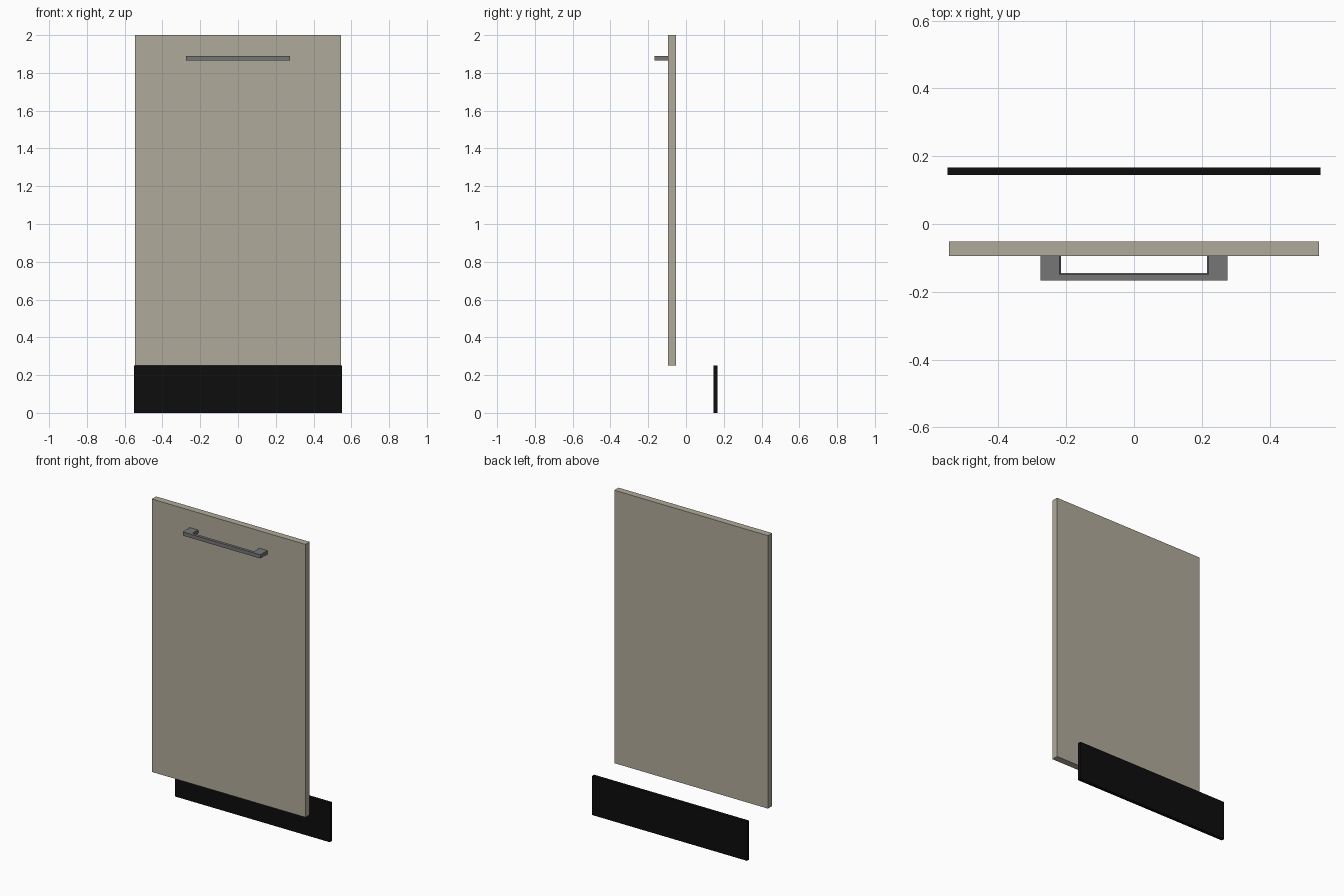
import bpy, bmesh

if "Cube" in bpy.data.objects:
    bpy.data.objects.remove(bpy.data.objects["Cube"])


def material(name, rgb):
    m = bpy.data.materials.new(name)
    m.diffuse_color = (*rgb, 1.0)
    m.use_nodes = True
    m.node_tree.nodes["Principled BSDF"].inputs["Base Color"].default_value = m.diffuse_color
    return m


BEIGE = material("beige_panel", (0.434, 0.402, 0.328))
GREY = material("grey_metal", (0.18, 0.18, 0.18))
BLACK = material("black_plinth", (0.004, 0.004, 0.004))


def finish(name, bm, mat):
    bmesh.ops.recalc_face_normals(bm, faces=bm.faces)
    me = bpy.data.meshes.new(name)
    bm.to_mesh(me)
    bm.free()
    me.materials.append(mat)
    ob = bpy.data.objects.new(name, me)
    bpy.context.collection.objects.link(ob)
    return ob


def box(name, lo, hi, mat):
    bm = bmesh.new()
    bmesh.ops.create_cube(bm, size=1)
    for v in bm.verts:
        v.co = [(a + b) / 2 + c * (b - a) for a, b, c in zip(lo, hi, v.co)]
    return finish(name, bm, mat)


# door panel and recessed plinth
box("door_panel", (-0.545, -0.095, 0.25), (0.545, -0.052, 2.0), BEIGE)
box("plinth", (-0.55, 0.145, 0.0), (0.55, 0.167, 0.25), BLACK)

# bow handle: U-shaped outline extruded upwards
half = [(0.275, -0.095), (0.275, -0.167)]
inner = [(0.215, -0.145), (0.215, -0.095)]
outline = half + [(-x, y) for x, y in reversed(half)]
outline += [(-x, y) for x, y in reversed(inner)] + inner
z0, z1 = 1.865, 1.889
bm = bmesh.new()
face = bm.faces.new([bm.verts.new((x, y, z0)) for x, y in outline])
ext = bmesh.ops.extrude_face_region(bm, geom=[face])
bmesh.ops.translate(bm, vec=(0, 0, z1 - z0),
                    verts=[g for g in ext["geom"] if isinstance(g, bmesh.types.BMVert)])

# ease the edges around the inside of the grip
edges = [e for e in bm.edges
         if abs(e.verts[0].co.z - e.verts[1].co.z) < 1e-5
         and all(abs(v.co.x) < 0.22 for v in e.verts)]
bmesh.ops.bevel(bm, geom=edges, offset=0.004, segments=1, affect='EDGES')
finish("handle", bm, GREY)
